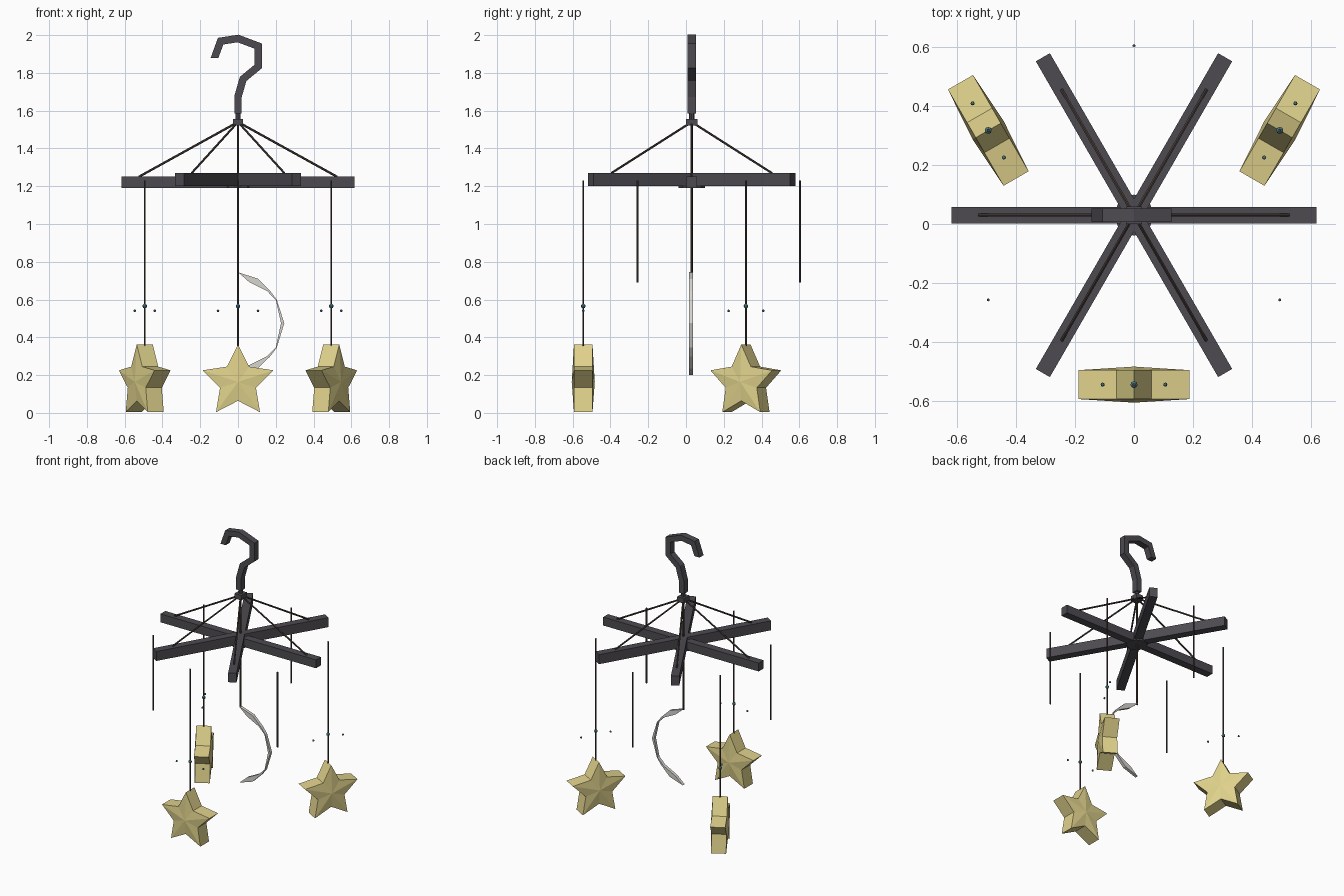
import bpy, bmesh, math
from mathutils import Vector, Matrix

cube = bpy.data.objects.get("Cube")
if cube:
    bpy.data.objects.remove(cube, do_unlink=True)


def material(name, rgb):
    m = bpy.data.materials.new(name)
    m.use_nodes = True
    m.diffuse_color = (*rgb, 1)
    m.node_tree.nodes["Principled BSDF"].inputs["Base Color"].default_value = (*rgb, 1)
    return m


CHARCOAL = material("charcoal wood", (0.075, 0.07, 0.082))
CORD = material("brown cord", (0.065, 0.05, 0.042))
GOLD = material("pale gold", (0.74, 0.64, 0.26))
TEAL = material("teal bead", (0.07, 0.2, 0.24))
PEARL = material("pearl grey", (0.68, 0.66, 0.62))

HUB_Y = 0.03


def finish(name, bm, mat):
    bmesh.ops.remove_doubles(bm, verts=bm.verts, dist=0.0005)
    bmesh.ops.recalc_face_normals(bm, faces=bm.faces)
    mesh = bpy.data.meshes.new(name)
    bm.to_mesh(mesh)
    bm.free()
    mesh.materials.append(mat)
    obj = bpy.data.objects.new(name, mesh)
    bpy.context.collection.objects.link(obj)
    return obj


def rod(name, start, end, radius, mat, sides=6):
    a, b = Vector(start), Vector(end)
    bm = bmesh.new()
    turn = (b - a).to_track_quat('Z', 'Y').to_matrix().to_4x4()
    bmesh.ops.create_cone(bm, cap_ends=True, segments=sides, radius1=radius, radius2=radius,
                          depth=(b - a).length, matrix=Matrix.Translation((a + b) / 2) @ turn)
    return finish(name, bm, mat)


def box(name, centre, size, angle, mat):
    bm = bmesh.new()
    bmesh.ops.create_cube(bm, size=1, matrix=Matrix.Translation(centre)
                          @ Matrix.Rotation(angle, 4, 'Z') @ Matrix.Diagonal((*size, 1)))
    return finish(name, bm, mat)


def bead(name, centre, radius):
    bm = bmesh.new()
    bmesh.ops.create_uvsphere(bm, u_segments=8, v_segments=6, radius=radius,
                              matrix=Matrix.Translation(centre))
    return finish(name, bm, TEAL)


def band(name, side_a, side_b, y, depth, mat):
    """Solid strip between two rows of (x, z) points."""
    bm = bmesh.new()
    rings = []
    for a, b in zip(side_a, side_b):
        front, back = y - depth / 2, y + depth / 2
        rings.append([bm.verts.new(p) for p in ((a[0], front, a[1]), (b[0], front, b[1]),
                                                (b[0], back, b[1]), (a[0], back, a[1]))])
    for r, s in zip(rings, rings[1:]):
        for i in range(4):
            j = (i + 1) % 4
            bm.faces.new((r[i], r[j], s[j], s[i]))
    bm.faces.new(rings[0])
    bm.faces.new(rings[-1])
    return finish(name, bm, mat)


def star(name, centre, angle):
    """Five-pointed star with raised centres on both faces."""
    bm = bmesh.new()
    rims, peaks = [], []
    for side in (-1, 1):
        rim = []
        for i in range(10):
            r = 0.1 if i % 2 else 0.198
            t = math.radians(90 + 36 * i)
            rim.append(bm.verts.new((r * math.cos(t), side * 0.049, r * math.sin(t))))
        rims.append(rim)
        peaks.append(bm.verts.new((0, side * 0.061, 0)))
    for i in range(10):
        j = (i + 1) % 10
        bm.faces.new((rims[0][i], rims[0][j], rims[1][j], rims[1][i]))
        for rim, peak in zip(rims, peaks):
            bm.faces.new((rim[i], rim[j], peak))
    bm.transform(Matrix.Translation(centre) @ Matrix.Rotation(angle, 4, 'Z'))
    return finish(name, bm, GOLD)


# Crossed arms and the small plate beneath them
box("cross_arm_wide", (0, HUB_Y, 1.221), (1.235, 0.055, 0.06), 0, CHARCOAL)
for label, deg in (("a", 60), ("b", 120)):
    box("cross_arm_" + label, (0, HUB_Y, 1.235), (1.235, 0.055, 0.068),
        math.radians(deg), CHARCOAL)
rod("arm_plate", (0, HUB_Y, 1.19), (0, HUB_Y, 1.2), 0.07, CHARCOAL, 8)

# Collar and neck where the cords gather
box("collar", (0, HUB_Y, 1.539), (0.055, 0.06, 0.036), 0, CHARCOAL)
rod("neck", (0, HUB_Y, 1.55), (0, HUB_Y, 1.6), 0.014, CHARCOAL, 8)

# Hook: mitred strip along a bent path
path = [Vector(p) for p in ((0, 1.585), (0, 1.674), (0.027, 1.768), (0.107, 1.834),
                            (0.107, 1.942), (0, 1.982), (-0.092, 1.968), (-0.124, 1.88))]
left, right = [], []
for i, p in enumerate(path):
    before = (p - path[i - 1]).normalized() if i else (path[1] - p).normalized()
    after = (path[i + 1] - p).normalized() if i < len(path) - 1 else before
    mid = (before + after).normalized()
    out = Vector((-mid.y, mid.x)) * 0.0195 / mid.dot(before)
    if i == len(path) - 1:
        out = Vector((0.0205, 0))
    left.append(p + out)
    right.append(p - out)
band("hook", left, right, HUB_Y, 0.046, CHARCOAL)

# Slanted support cords, one to each arm
for i in range(6):
    t = math.radians(60 * i)
    flat = i % 3 == 0
    reach, height = (0.525, 1.25) if flat else (0.49, 1.27)
    rod(f"support_cord_{i + 1}", (0, HUB_Y, 1.54),
        (reach * math.cos(t), HUB_Y + reach * math.sin(t), height), 0.006, CORD)

# Hanging cords: long ones carry stars and beads, short ones hang free
for i in range(6):
    t = math.radians(30 + 60 * i)
    x, y = 0.57 * math.cos(t), HUB_Y + 0.574 * math.sin(t)
    if i % 2:
        rod(f"short_cord_{i + 1}", (x, y, 0.69), (x, y, 1.23), 0.005, CORD)
        continue
    rod(f"long_cord_{i + 1}", (x, y, 0.34), (x, y, 1.23), 0.005, CORD)
    turn = {0: math.radians(60), 2: math.radians(-60), 4: 0}[i]
    star(f"star_{i + 1}", (x, y, 0.164), turn)
    bead(f"cord_bead_{i + 1}", (x, y, 0.565), 0.012)
    for s in (-1, 1):
        bead(f"side_bead_{i + 1}_{'left' if s > 0 else 'right'}",
             (x + s * 0.106 * math.cos(turn), y + s * 0.106 * math.sin(turn), 0.54), 0.007)

# Centre cord and the thin crescent below it
rod("centre_cord", (0, HUB_Y, 0.74), (0, HUB_Y, 1.54), 0.006, CORD)
outer = [(0, 0.745), (0.105, 0.71), (0.17, 0.646), (0.205, 0.6), (0.245, 0.475)]
inner = [(0, 0.745), (0.06, 0.692), (0.155, 0.644), (0.2, 0.598), (0.228, 0.475)]


def mirrored(row):
    return row + [(x, 0.945 - z) for x, z in reversed(row[:-1])]


band("crescent", mirrored(outer), mirrored(inner), 0.026, 0.022, PEARL)
